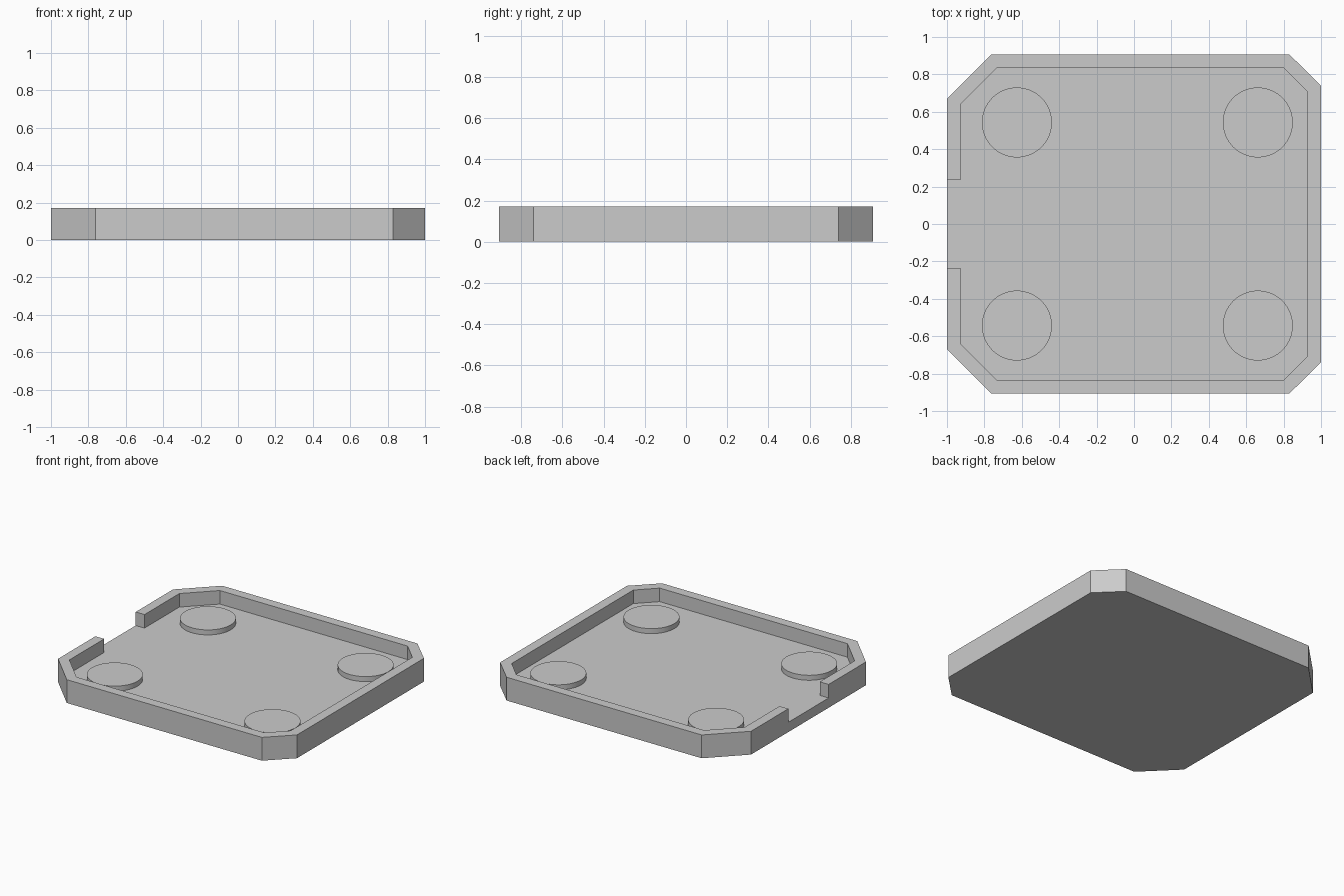
import bpy
import bmesh
import math

cube = bpy.data.objects.get("Cube")
if cube:
    bpy.data.objects.remove(cube, do_unlink=True)

HEIGHT, FLOOR = 0.172, 0.072
PAD_RADIUS, PAD_HEIGHT = 0.187, 0.037

grey = bpy.data.materials.new("light grey")
grey.use_nodes = True
grey.diffuse_color = (0.6, 0.6, 0.6, 1)
grey.node_tree.nodes["Principled BSDF"].inputs["Base Color"].default_value = (0.6, 0.6, 0.6, 1)


def prism(name, outline, bottom, top):
    """Extrude a counter-clockwise outline between two heights."""
    bm = bmesh.new()
    face = bm.faces.new([bm.verts.new((x, y, bottom)) for x, y in outline])
    grown = bmesh.ops.extrude_face_region(bm, geom=[face])["geom"]
    verts = [v for v in grown if isinstance(v, bmesh.types.BMVert)]
    bmesh.ops.translate(bm, verts=verts, vec=(0, 0, top - bottom))
    bmesh.ops.recalc_face_normals(bm, faces=bm.faces)
    mesh = bpy.data.meshes.new(name)
    bm.to_mesh(mesh)
    bm.free()
    mesh.materials.append(grey)
    obj = bpy.data.objects.new(name, mesh)
    bpy.context.collection.objects.link(obj)
    return obj


def mirrored(half):
    """Close a back-half outline with its reflection in the front half."""
    return half + [(x, -y) for x, y in reversed(half)]


# Outer body: larger chamfers on the right side, smaller on the left
tray = prism("tray", mirrored([(1, 0.74), (0.83, 0.907), (-0.763, 0.907), (-1, 0.67)]), 0, HEIGHT)

# Cavity, running out through the side wall to leave the open notch
cavity = prism("cavity_cutter", mirrored([
    (0.927, 0.709), (0.8, 0.836), (-0.733, 0.836), (-0.928, 0.641),
    (-0.928, 0.235), (-1.1, 0.235)]), FLOOR, HEIGHT + 0.1)
cavity.hide_render = True

cut = tray.modifiers.new("cavity", "BOOLEAN")
cut.operation = "DIFFERENCE"
cut.solver = "EXACT"
cut.object = cavity
bpy.context.view_layer.objects.active = tray
bpy.ops.object.modifier_apply(modifier=cut.name)
bpy.data.objects.remove(cavity, do_unlink=True)

# Four low round pads on the floor
for side, x in (("right", -0.626), ("left", 0.662)):
    for end, y in (("front", -0.543), ("back", 0.543)):
        bpy.ops.mesh.primitive_cylinder_add(
            vertices=64, radius=PAD_RADIUS, depth=PAD_HEIGHT,
            location=(x, y, FLOOR + PAD_HEIGHT / 2))
        pad = bpy.context.object
        pad.name = f"{end}_{side}_pad"
        pad.data.materials.append(grey)
        bpy.ops.object.shade_smooth_by_angle(angle=math.radians(30))
